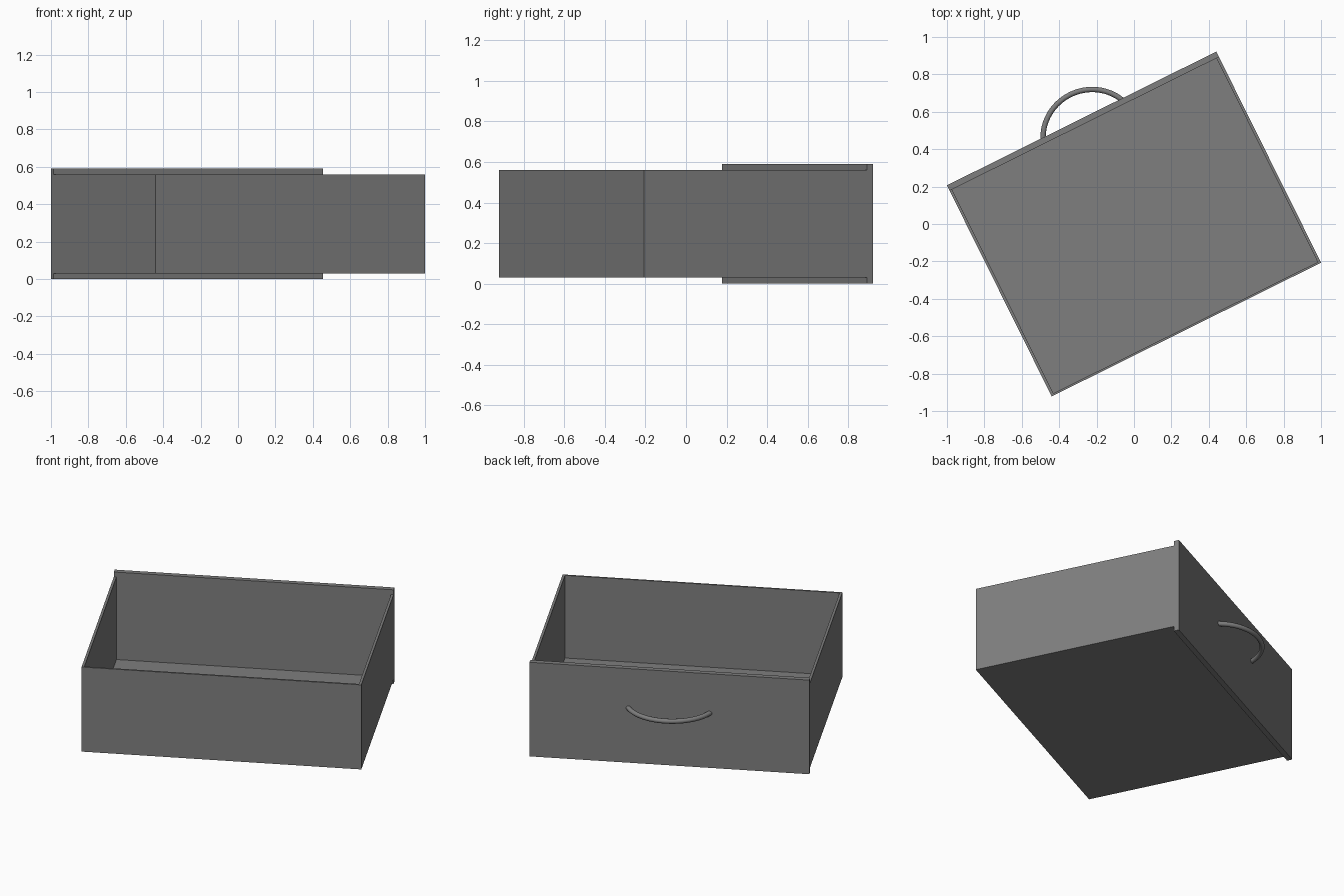
import bpy, bmesh, math
from mathutils import Matrix, Vector

if "Cube" in bpy.data.objects:
    bpy.data.objects.remove(bpy.data.objects["Cube"])

ROT = Matrix.Rotation(math.radians(26.4), 4, 'Z')   # the drawer sits turned on the grid
W, D = 0.804, 0.63                                  # half width, half depth
FACE_T, SIDE_T, REAR_T = 0.032, 0.015, 0.011        # board thicknesses
Z0, Z1, FLOOR_Z = 0.03, 0.56, 0.042

grey = bpy.data.materials.new("dark_grey")
grey.diffuse_color = (0.21, 0.21, 0.21, 1)
grey.use_nodes = True
grey.node_tree.nodes["Principled BSDF"].inputs["Base Color"].default_value = grey.diffuse_color


def board(name, lo, hi):
    """Box between two corners, in the drawer's own axes."""
    lo, hi = Vector(lo), Vector(hi)
    bm = bmesh.new()
    bmesh.ops.create_cube(bm, size=1)
    bmesh.ops.scale(bm, vec=hi - lo, verts=bm.verts)
    bmesh.ops.translate(bm, vec=(lo + hi) / 2, verts=bm.verts)
    me = bpy.data.meshes.new(name)
    bm.to_mesh(me)
    bm.free()
    me.materials.append(grey)
    ob = bpy.data.objects.new(name, me)
    ob.matrix_world = ROT
    bpy.context.collection.objects.link(ob)
    return ob


# Taller face panel carrying the handle
inner = D - FACE_T
board("face_panel", (-W, inner, 0), (W, D, 0.59))

# Side walls, rear wall and floor
board("left_wall", (-W, -D, Z0), (-W + SIDE_T, inner, Z1))
board("right_wall", (W - SIDE_T, -D, Z0), (W, inner, Z1))
board("rear_wall", (-W + SIDE_T, -D, Z0), (W - SIDE_T, -D + REAR_T, Z1))
board("floor", (-W + SIDE_T, -D + REAR_T, Z0), (W - SIDE_T, inner, FLOOR_Z))

# Curved bar handle: horizontal arc with its ends sunk into the face panel
RX, RY, CX, CY, HZ, SEG = 0.257, 0.247, 0.002, D - 0.106, 0.342, 32
start = math.asin((D - 0.012 - CY) / RY)
cu = bpy.data.curves.new("handle", 'CURVE')
cu.dimensions = '3D'
cu.bevel_depth = 0.0142
cu.bevel_resolution = 4
cu.use_fill_caps = True
cu.materials.append(grey)
sp = cu.splines.new('POLY')
sp.points.add(SEG)
for i, p in enumerate(sp.points):
    a = start + (math.pi - 2 * start) * i / SEG
    p.co = (CX + RX * math.cos(a), CY + RY * math.sin(a), HZ, 1)
handle = bpy.data.objects.new("handle", cu)
handle.matrix_world = ROT
bpy.context.collection.objects.link(handle)
bpy.context.view_layer.objects.active = handle
handle.select_set(True)
bpy.ops.object.convert(target='MESH')
bpy.ops.object.shade_smooth_by_angle(angle=math.radians(40))
